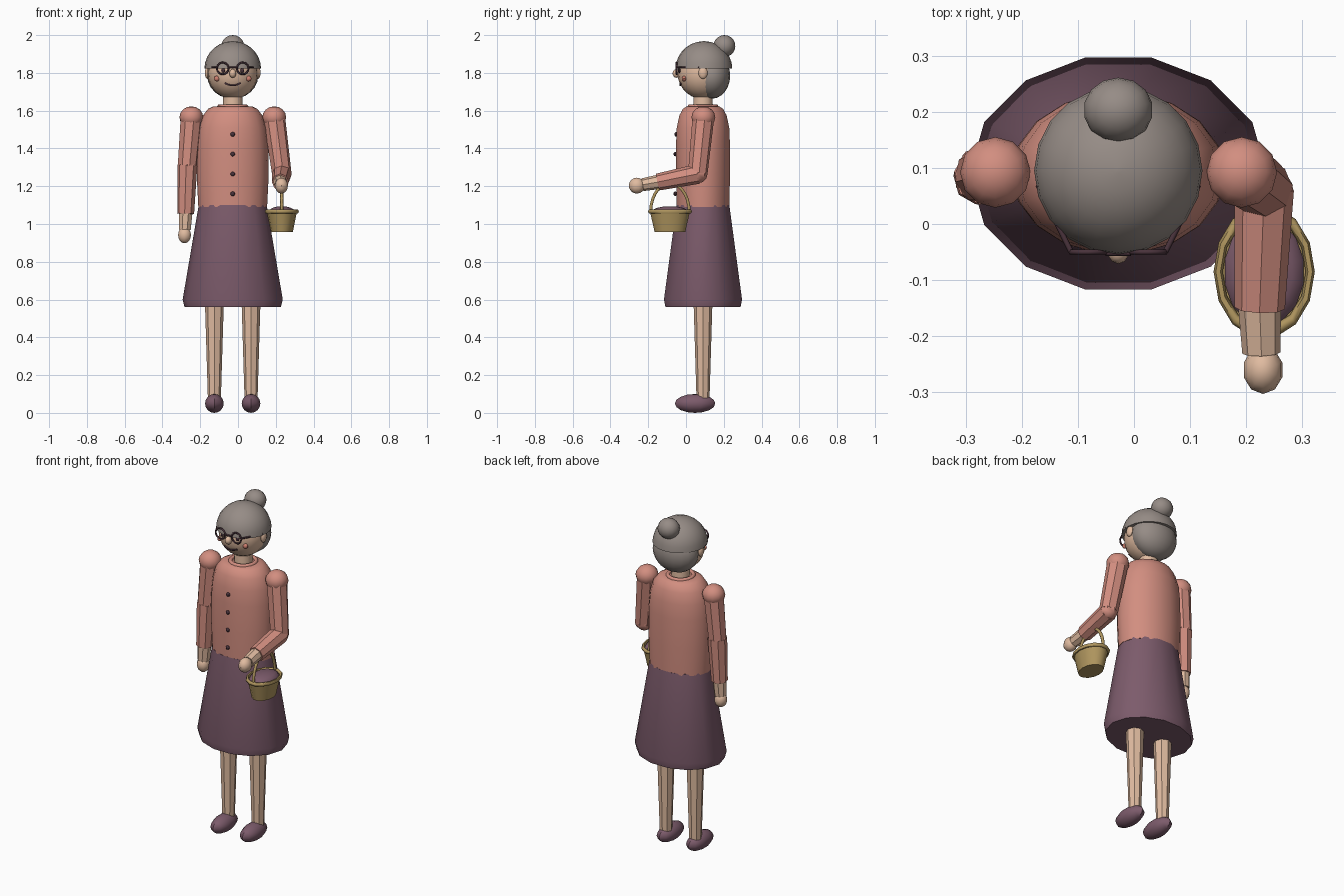
import bpy, math
from mathutils import Vector

if "Cube" in bpy.data.objects:
    bpy.data.objects.remove(bpy.data.objects["Cube"])

CX, CY = -0.028, 0.09   # body axis


def srgb(h):
    vals = [int(h[i:i + 2], 16) / 255 for i in (0, 2, 4)]
    return [v / 12.92 if v <= 0.04045 else ((v + 0.055) / 1.055) ** 2.4 for v in vals] + [1]


def mat(name, h):
    m = bpy.data.materials.new(name)
    m.diffuse_color = srgb(h)
    m.use_nodes = True
    m.node_tree.nodes["Principled BSDF"].inputs["Base Color"].default_value = m.diffuse_color
    return m


SKIN = mat("skin", "E0BBA0")
KNIT = mat("salmon_knit", "D28E80")
PLUM = mat("plum_cloth", "7C5B6B")
GREY = mat("grey_hair", "968C86")
WICKER = mat("wicker", "B0965F")
DARK = mat("dark_trim", "4A333C")
BLUSH = mat("blush", "CF8070")


def finish(name, m, angle=40):
    o = bpy.context.object
    o.name = name
    o.data.materials.append(m)
    bpy.ops.object.transform_apply(location=False, rotation=False, scale=True)
    bpy.ops.object.shade_smooth_by_angle(angle=math.radians(angle))
    return o


def ball(name, loc, rad, m, seg=12, rings=8):
    bpy.ops.mesh.primitive_uv_sphere_add(segments=seg, ring_count=rings, radius=1, location=loc)
    bpy.context.object.scale = rad
    return finish(name, m)


def limb(name, a, b, r1, r2, m, n=8):
    a, b = Vector(a), Vector(b)
    d = b - a
    bpy.ops.mesh.primitive_cone_add(vertices=n, radius1=r1, radius2=r2, depth=d.length,
                                    location=(a + b) / 2)
    bpy.context.object.rotation_euler = d.to_track_quat('Z', 'Y').to_euler()
    return finish(name, m)


def lathe(name, rows, x, y, m, n=16, angle=40):
    """Closed stack of ellipses; rows hold (x radius, y radius, z)."""
    verts = [(x + rx * math.cos(2 * math.pi * i / n), y + ry * math.sin(2 * math.pi * i / n), z)
             for rx, ry, z in rows for i in range(n)]
    faces = [(k * n + i, k * n + (i + 1) % n, (k + 1) * n + (i + 1) % n, (k + 1) * n + i)
             for k in range(len(rows) - 1) for i in range(n)]
    faces += [tuple(range(n))[::-1], tuple(range((len(rows) - 1) * n, len(rows) * n))]
    me = bpy.data.meshes.new(name)
    me.from_pydata(verts, [], faces)
    o = bpy.data.objects.new(name, me)
    bpy.context.collection.objects.link(o)
    bpy.ops.object.select_all(action='DESELECT')
    o.select_set(True)
    bpy.context.view_layer.objects.active = o
    return finish(name, m, angle)


def ring(name, loc, R, r, m, rot=(0, 0, 0), scale=(1, 1, 1), seg=16):
    bpy.ops.mesh.primitive_torus_add(location=loc, rotation=rot, major_radius=R, minor_radius=r,
                                     major_segments=seg, minor_segments=6)
    bpy.context.object.scale = scale
    return finish(name, m, 65)


def wire(name, pts, r, m):
    cu = bpy.data.curves.new(name, 'CURVE')
    cu.dimensions = '3D'
    cu.bevel_depth, cu.bevel_resolution, cu.use_fill_caps = r, 1, True
    s = cu.splines.new('POLY')
    s.points.add(len(pts) - 1)
    for p, c in zip(s.points, pts):
        p.co = (*c, 1)
    o = bpy.data.objects.new(name, cu)
    bpy.context.collection.objects.link(o)
    bpy.ops.object.select_all(action='DESELECT')
    o.select_set(True)
    bpy.context.view_layer.objects.active = o
    bpy.ops.object.convert(target='MESH')
    return finish(name, m, 65)


def face_y(dx, z):
    """Front surface of the head."""
    return CY - 0.135 * math.sqrt(max(0, 1 - (dx / 0.133) ** 2 - ((z - 1.8) / 0.138) ** 2))


# Skirt, cardigan, collar and neck
lathe("skirt", [(.255, .204, .56), (.265, .212, .60), (.18, .143, 1.10)], CX, CY, PLUM, 14, 60)
lathe("cardigan", [(.182, .141, 1.09), (.19, .145, 1.25), (.188, .145, 1.42), (.178, .141, 1.51),
                   (.157, .127, 1.575), (.13, .108, 1.61), (.105, .088, 1.622), (.06, .055, 1.625)],
      CX, CY, KNIT, 18)
ring("collar", (CX, CY, 1.622), .07, .012, KNIT)
lathe("neck", [(.053, .053, 1.58), (.05, .05, 1.70)], CX, CY, SKIN, 12)
for i in range(4):
    z = 1.16 + i * .105
    ball(f"button_{i}", (CX, CY - .147 + .004 * (i == 3), z), (.012, .009, .012), DARK, 8, 6)

# Head and hair
ball("head", (CX, CY, 1.80), (.133, .135, .138), SKIN, 20, 14)
lathe("hair_cap", [(.15 * math.cos(t), .15 * math.cos(t), 1.822 + .146 * math.sin(t))
                   for t in [k * math.radians(88) / 7 for k in range(8)]], CX, .095, GREY, 20)
ball("back_hair", (CX, .135, 1.785), (.137, .099, .122), GREY, 18, 12)
ball("hair_bun", (CX, .203, 1.942), (.062, .058, .058), GREY, 14, 10)

# Face, ears and glasses
ball("nose", (CX, -.05, 1.797), (.019, .021, .023), SKIN, 10, 8)
smile = [(k * .014, 1.734 + .0013 * k * k) for k in range(-3, 4)]
wire("mouth", [(CX + x, face_y(x, z) - .001, z) for x, z in smile], .005, DARK)
for s, side in ((-1, "right"), (1, "left")):
    ball(side + "_ear", (CX + s * .134, CY, 1.80), (.014, .024, .032), SKIN, 10, 8)
    ball(side + "_eye", (CX + s * .05, face_y(.05, 1.812), 1.812), (.011, .008, .012), DARK, 8, 6)
    ball(side + "_cheek", (CX + s * .084, face_y(.084, 1.77), 1.77), (.016, .012, .015), BLUSH, 10, 6)
    ring(side + "_glasses_rim", (CX + s * .053, -.05, 1.824), .031, .005, DARK, (math.pi / 2, 0, 0))
    wire(side + "_glasses_arm", [(CX + s * .084, -.05, 1.829), (CX + s * .143, .07, 1.829)], .005, DARK)
wire("glasses_bridge", [(CX - .023, -.052, 1.829), (CX + .023, -.052, 1.829)], .005, DARK)

# Legs and shoes
for s, side in ((-1, "right"), (1, "left")):
    x = CX + s * .097
    limb(side + "_leg", (x, CY, .06), (x, CY, .75), .034, .055, SKIN)
    ball(side + "_shoe", (x, .048, .05), (.052, .107, .05), PLUM, 10, 8)


# Arms: shoulder, elbow, cuff, wrist, hand
def arm(side, sh, el, cuff, wrist, hand, hand_r):
    ball(side + "_shoulder", sh, (.063, .063, .058), KNIT, 12, 8)
    limb(side + "_upper_arm", sh, el, .058, .052, KNIT)
    ball(side + "_elbow", el, (.052, .052, .05), KNIT, 8, 6)
    limb(side + "_forearm", el, cuff, .053, .045, KNIT)
    limb(side + "_wrist", cuff, wrist, .038, .034, SKIN)
    ball(side + "_hand", hand, hand_r, SKIN, 10, 8)


arm("right", (-.247, .092, 1.565), (-.268, .087, 1.31), (-.277, .08, 1.055),
    (-.282, .078, .97), (-.283, .077, .942), (.036, .036, .044))
arm("left", (.192, .092, 1.565), (.232, .062, 1.265), (.224, -.15, 1.222),
    (.227, -.23, 1.208), (.23, -.26, 1.203), (.036, .043, .042))

# Basket with rim, filling and handle
BX, BY = .232, -.085
lathe("basket", [(.058, .083, .957), (.079, .107, 1.06)], BX, BY, WICKER, 14)
ring("basket_rim", (BX, BY, 1.066), 1, .1, WICKER, scale=(.082, .109, .11), seg=14)
ball("basket_filling", (BX, BY, 1.064), (.072, .098, .03), PLUM, 14, 8)
wire("basket_handle", [(BX, BY + .102 * math.cos(t), 1.065 + .15 * math.sin(t))
                       for t in [math.pi * k / 14 for k in range(15)]], .009, WICKER)
